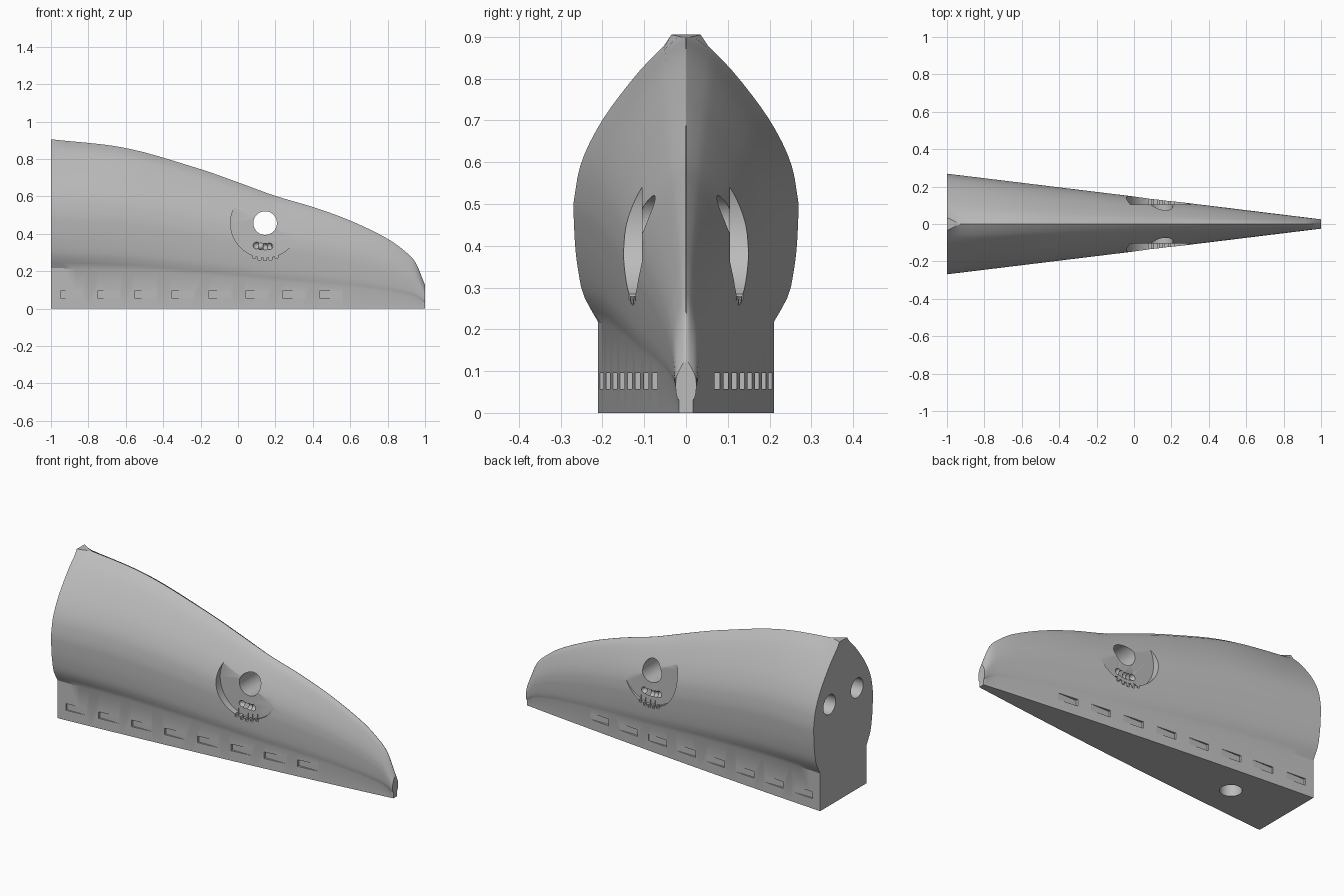
import bpy
import bmesh
import math
from mathutils import Matrix, Vector

default = bpy.data.objects.get("Cube")
if default:
    bpy.data.objects.remove(default, do_unlink=True)

grey = bpy.data.materials.new("neutral_grey")
grey.use_nodes = True
colour = (0.5, 0.5, 0.5, 1)
grey.diffuse_color = colour
grey.node_tree.nodes["Principled BSDF"].inputs["Base Color"].default_value = colour


def smooth_curve(points, x):
    """Hermite interpolation through (x, value) points."""
    x = min(max(x, points[0][0]), points[-1][0])
    i = 0
    while i < len(points) - 2 and x > points[i + 1][0]:
        i += 1

    def slope(k):
        a, b = points[max(k - 1, 0)], points[min(k + 1, len(points) - 1)]
        return (b[1] - a[1]) / (b[0] - a[0])

    (x0, y0), (x1, y1) = points[i], points[i + 1]
    h = x1 - x0
    t = (x - x0) / h
    s = t * t * (3 - 2 * t)
    return (y0 + (y1 - y0) * s + h * slope(i) * t * (1 - t) ** 2
            - h * slope(i + 1) * t * t * (1 - t))


# Outline curves: crest height, skirt-to-belly flare, belly-to-crest taper
CREST = [(-1, .905), (-.6, .858), (-.2, .745), (0, .675), (.2, .602), (.4, .543),
         (.6, .47), (.8, .373), (.9, .3), (.95, .245), (1, .125)]
FLARE = [(.24, 0), (.31, .58), (.376, .8), (.44, .92), (.55, 1)]
TAPER = [(.55, 1), (.66, .93), (.77, .75), (.88, .48), (.94, .3), (.975, .17), (1, 0)]


def belly_width(x):
    return .1475 - .1225 * x


def skirt_width(x):
    return .1135 - .0965 * x + .012 * (1 - x * x)


def half_section(x):
    top, belly, skirt = smooth_curve(CREST, x), belly_width(x), skirt_width(x)
    tip = max(.001, .035 * (-.93 - x) / .07)
    pts = [(skirt, 0)]
    for i in range(25):
        v = .24 + .76 * i / 24
        if v < .55:
            w = skirt + (belly - skirt) * smooth_curve(FLARE, v)
        else:
            w = belly * smooth_curve(TAPER, v)
        pts.append((max(w, tip), v * top))
    return pts


# Lofted body, stations closer together towards the nose
bm = bmesh.new()
rings = []
stations = [-1, -.965, -.93] + [-.93 + 1.93 * math.sin(i / 48 * math.pi / 2) for i in range(1, 49)]
for x in stations:
    half = half_section(x)
    loop = [(w, z) for w, z in half] + [(-w, z) for w, z in reversed(half)]
    rings.append([bm.verts.new((x, y, z)) for y, z in loop])
n = len(rings[0])
for a, b in zip(rings, rings[1:]):
    for i in range(n):
        j = (i + 1) % n
        bm.faces.new((a[i], a[j], b[j], b[i]))
bm.faces.new(rings[0])
bm.faces.new(rings[-1])
bmesh.ops.recalc_face_normals(bm, faces=bm.faces)
mesh = bpy.data.meshes.new("hull_body")
bm.to_mesh(mesh)
bm.free()
mesh.materials.append(grey)
body = bpy.data.objects.new("hull_body", mesh)
bpy.context.collection.objects.link(body)


# Cutter helpers
def add_box(bm, low, high):
    low, high = Vector(low), Vector(high)
    size = [abs(s) for s in high - low]
    bmesh.ops.create_cube(bm, size=1, matrix=Matrix.Translation((low + high) / 2) @ Matrix.Diagonal((*size, 1)))


def add_rod(bm, start, end, radius):
    start, end = Vector(start), Vector(end)
    axis = end - start
    turn = axis.to_track_quat("Z", "Y").to_matrix().to_4x4()
    bmesh.ops.create_cone(bm, cap_ends=True, segments=64, radius1=radius, radius2=radius,
                          depth=axis.length, matrix=Matrix.Translation((start + end) / 2) @ turn)


def cut(name, build):
    bm = bmesh.new()
    build(bm)
    cutter_mesh = bpy.data.meshes.new(name)
    bm.to_mesh(cutter_mesh)
    bm.free()
    cutter_mesh.materials.append(grey)
    cutter = bpy.data.objects.new(name, cutter_mesh)
    cutter.hide_render = True
    bpy.context.collection.objects.link(cutter)
    mod = body.modifiers.new(name, "BOOLEAN")
    mod.operation = "DIFFERENCE"
    mod.solver = "EXACT"
    mod.object = cutter
    bpy.ops.object.modifier_apply(modifier=name)
    bpy.data.objects.remove(cutter, do_unlink=True)


bpy.ops.object.select_all(action="DESELECT")
bpy.context.view_layer.objects.active = body
body.select_set(True)

EYE_X, EYE_Z, FLOOR = .145, .457, .105
SIDES = (-1, 1)


# Round flat-floored pocket on each flank
def pockets(bm):
    for s in SIDES:
        add_rod(bm, (EYE_X, s * FLOOR, EYE_Z), (EYE_X, s * .4, EYE_Z), .185)


# Notches along the lower rim of each pocket
def notches(bm):
    for s in SIDES:
        for i in range(-2, 3):
            x, z = EYE_X + .03 * i, .275 + .003 * i * i
            add_box(bm, (x - .008, s * (FLOOR - .004), z - .018), (x + .008, s * .3, z + .018))


# Row of overlapping dimples in the pocket floor
def dimples(parity):
    def build(bm):
        for s in SIDES:
            for i in range(-2, 3):
                if i % 2 == parity:
                    spot = (EYE_X + .023 * i, s * FLOOR, .331 + .0015 * i * i)
                    bmesh.ops.create_uvsphere(bm, u_segments=20, v_segments=12, radius=.018,
                                              matrix=Matrix.Translation(spot))
    return build


# Shallow rectangular slots along the skirt
def slots(bm):
    for s in SIDES:
        for i in range(8):
            x = -.89 + .198 * i
            floor = skirt_width(x + .06) - .001
            add_box(bm, (x - .06, s * floor, .057), (x + .06, s * .4, .095))


# Cross hole, two rear sockets and one underside socket
def holes(bm):
    add_rod(bm, (EYE_X, -.5, EYE_Z), (EYE_X, .5, EYE_Z), .063)
    for s in SIDES:
        add_rod(bm, (-1.1, s * .125, .58), (-.8, s * .125, .58), .056)
    add_rod(bm, (-.635, 0, -.1), (-.635, 0, .2), .057)


cut("pocket_cutter", pockets)
cut("notch_cutter", notches)
cut("dimple_cutter_a", dimples(0))
cut("dimple_cutter_b", dimples(1))
cut("slot_cutter", slots)
cut("hole_cutter", holes)

# One material throughout, smooth skin with crisp cut edges
mesh = body.data
mesh.materials.clear()
mesh.materials.append(grey)
for poly in mesh.polygons:
    poly.material_index = 0
bpy.ops.object.shade_smooth_by_angle(angle=math.radians(28))
